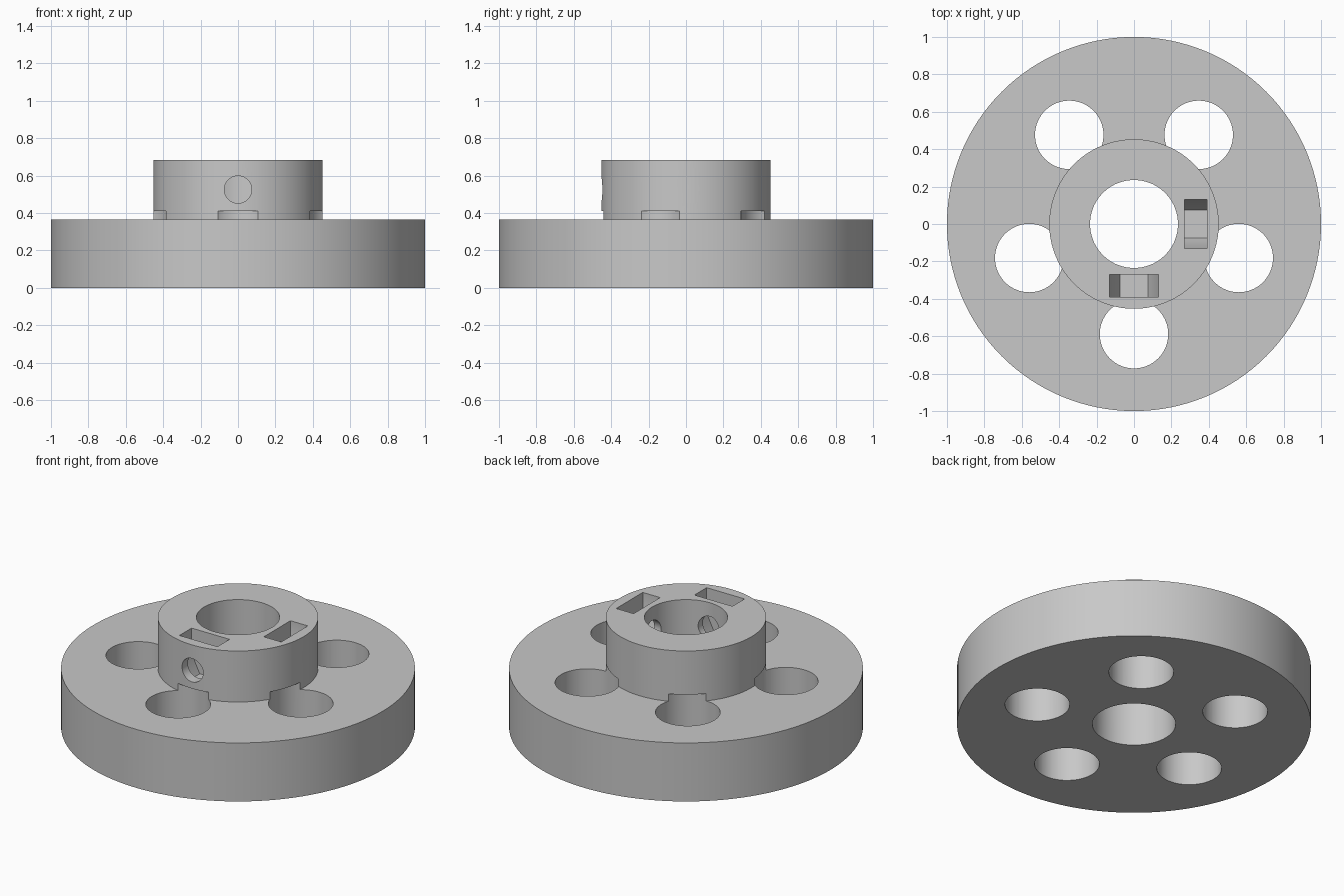
import bpy
import bmesh
from math import pi, radians
from mathutils import Matrix, Vector

default = bpy.data.objects.get("Cube")
if default:
    bpy.data.objects.remove(default, do_unlink=True)

DISC_R, DISC_TOP = 1.0, 0.365
HUB_R, HUB_TOP = 0.453, 0.683
BORE_R = 0.235
HOLE_R, HOLE_DIST, HOLE_TOP = 0.183, 0.589, 0.411
SCREW_R, SCREW_Z = 0.073, 0.525

grey = bpy.data.materials.new("plain grey")
grey.use_nodes = True
colour = (0.58, 0.58, 0.58, 1)
grey.diffuse_color = colour
grey.node_tree.nodes["Principled BSDF"].inputs["Base Color"].default_value = colour


def make_object(name, bm):
    bmesh.ops.recalc_face_normals(bm, faces=bm.faces)
    mesh = bpy.data.meshes.new(name)
    bm.to_mesh(mesh)
    bm.free()
    mesh.materials.append(grey)
    obj = bpy.data.objects.new(name, mesh)
    bpy.context.collection.objects.link(obj)
    return obj


def lathe(name, profile, steps):
    """Turn a closed (radius, height) outline around the z axis."""
    bm = bmesh.new()
    verts = [bm.verts.new((r, 0, z)) for r, z in profile]
    edges = [bm.edges.new((v, verts[i - 1])) for i, v in enumerate(verts)]
    bmesh.ops.spin(bm, geom=verts + edges, cent=(0, 0, 0), axis=(0, 0, 1),
                   angle=2 * pi, steps=steps, use_merge=True)
    bmesh.ops.remove_doubles(bm, verts=bm.verts, dist=1e-5)
    return make_object(name, bm)


def cylinder_cutter(name, radius, depth, matrix):
    bm = bmesh.new()
    bmesh.ops.create_cone(bm, cap_ends=True, segments=64, radius1=radius,
                          radius2=radius, depth=depth, matrix=matrix)
    return make_object(name, bm)


def slot_cutter(name, turn):
    """Half-hexagon pocket, open at the top, that holds a nut."""
    outline = [(-0.131, 0.8), (-0.131, SCREW_Z), (-0.075, 0.413),
               (0.075, 0.413), (0.131, SCREW_Z), (0.131, 0.8)]
    bm = bmesh.new()
    face = bm.faces.new([bm.verts.new((x, -0.39, z)) for x, z in outline])
    moved = bmesh.ops.extrude_face_region(bm, geom=[face])["geom"]
    bmesh.ops.translate(bm, vec=(0, 0.12, 0),
                        verts=[v for v in moved if isinstance(v, bmesh.types.BMVert)])
    # The starting face survives only when the extrusion keeps it
    if not face.is_valid or len(bm.faces) < len(outline) + 2:
        bmesh.ops.holes_fill(bm, edges=[e for e in bm.edges if e.is_boundary])
    bm.transform(turn)
    return make_object(name, bm)


# Wheel disc and raised hub, turned as one piece around the bore
wheel = lathe("wheel_hub", [(BORE_R, 0), (DISC_R, 0), (DISC_R, DISC_TOP),
                            (HUB_R, DISC_TOP), (HUB_R, HUB_TOP),
                            (BORE_R, HUB_TOP)], 128)

cutters = []

# Five round holes that also nick the foot of the hub
for i in range(5):
    centre = Matrix.Rotation(radians(72 * i), 4, "Z") @ Vector((0, -HOLE_DIST, 0))
    centre.z = (HOLE_TOP - 0.2) / 2
    cutters.append(cylinder_cutter("hole_cutter", HOLE_R, HOLE_TOP + 0.2,
                                   Matrix.Translation(centre)))

# Set screw holes and nut pockets on the front and left sides
for angle in (0, 90):
    turn = Matrix.Rotation(radians(angle), 4, "Z")
    place = turn @ Matrix.Translation((0, -0.35, SCREW_Z)) @ Matrix.Rotation(pi / 2, 4, "X")
    cutters.append(cylinder_cutter("screw_cutter", SCREW_R, 0.4, place))
    cutters.append(slot_cutter("nut_pocket_cutter", turn))

bpy.context.view_layer.objects.active = wheel
for cutter in cutters:
    cutter.hide_render = True
    cut = wheel.modifiers.new("cut", "BOOLEAN")
    cut.operation = "DIFFERENCE"
    cut.solver = "EXACT"
    cut.object = cutter
    bpy.ops.object.modifier_apply(modifier=cut.name)
    bpy.data.objects.remove(cutter, do_unlink=True)

# Smooth round walls with crisp edges
for obj in bpy.context.selected_objects:
    obj.select_set(False)
wheel.select_set(True)
bpy.ops.object.shade_smooth_by_angle(angle=radians(30))
